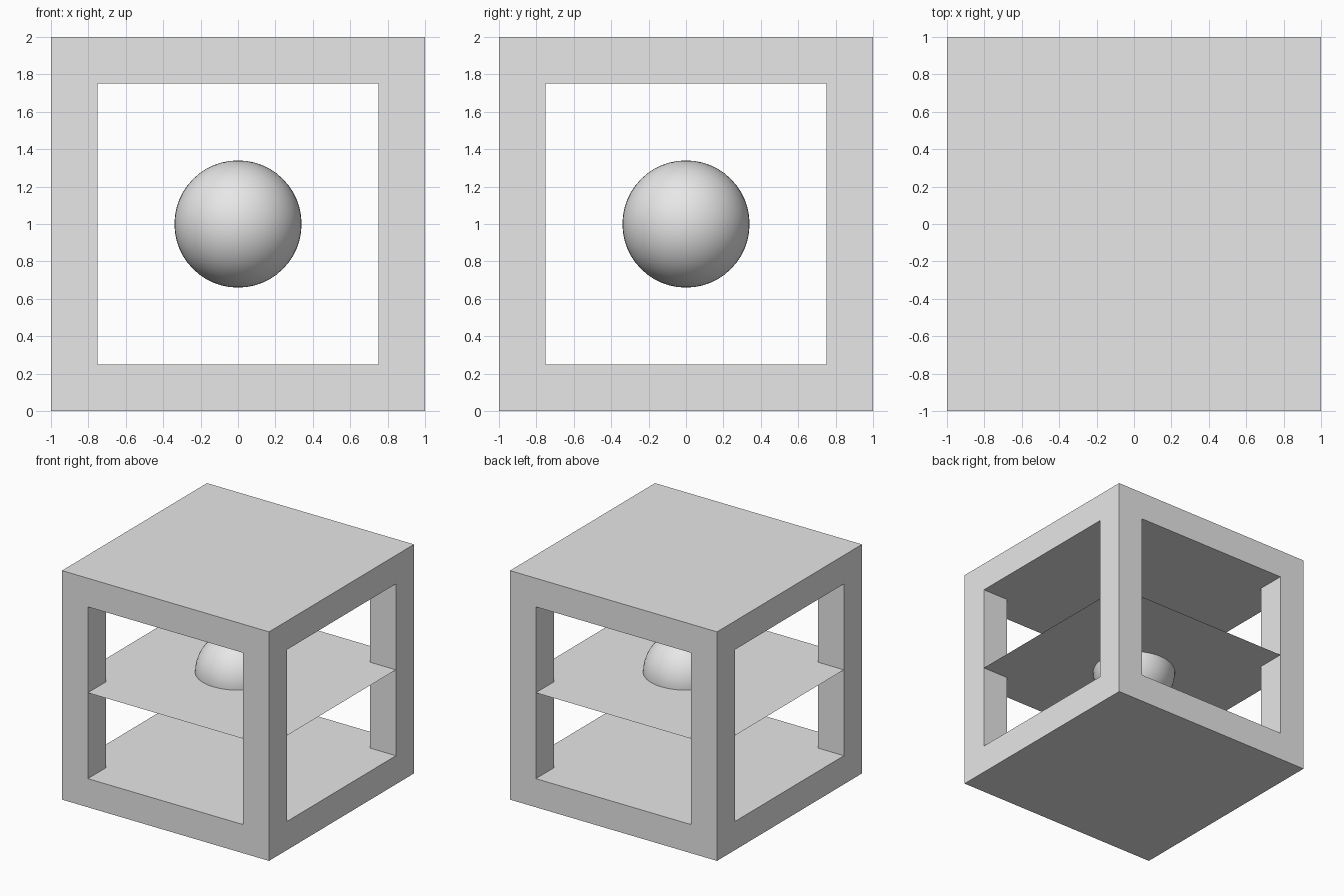
import bpy
import math

default = bpy.data.objects.get("Cube")
if default:
    bpy.data.objects.remove(default, do_unlink=True)

SIZE, WINDOW, MID = 2.0, 1.5, 1.0
POST = (SIZE - WINDOW) / 2

grey = bpy.data.materials.new("light_grey")
grey.use_nodes = True
grey.diffuse_color = (0.8, 0.8, 0.8, 1)
grey.node_tree.nodes["Principled BSDF"].inputs["Base Color"].default_value = (0.8, 0.8, 0.8, 1)


def finish(name):
    obj = bpy.context.object
    obj.name = obj.data.name = name
    obj.data.materials.append(grey)
    return obj


def box(name, dims):
    bpy.ops.mesh.primitive_cube_add(size=1, location=(0, 0, MID))
    obj = finish(name)
    obj.scale = dims
    bpy.ops.object.transform_apply(location=False, rotation=False, scale=True)
    return obj


# Outer block, with a square window cut straight through along each horizontal axis
frame = box("frame", (SIZE, SIZE, SIZE))
for name, dims in (("window_cutter_x", (SIZE * 2, WINDOW, WINDOW)),
                   ("window_cutter_y", (WINDOW, SIZE * 2, WINDOW))):
    cutter = box(name, dims)
    bpy.context.view_layer.objects.active = frame
    mod = frame.modifiers.new(name, "BOOLEAN")
    mod.operation = "DIFFERENCE"
    mod.solver = "EXACT"
    mod.object = cutter
    bpy.ops.object.modifier_apply(modifier=mod.name)
    bpy.data.objects.remove(cutter, do_unlink=True)

# Paper-thin shelf: a cross that fills the opening between the corner posts
half, inner = SIZE / 2, SIZE / 2 - POST
quarter = [(half, -inner), (half, inner), (inner, inner)]
outline = []
for turn in range(4):
    c, s = round(math.cos(turn * math.pi / 2)), round(math.sin(turn * math.pi / 2))
    outline += [(x * c - y * s, x * s + y * c, 0) for x, y in quarter]
mesh = bpy.data.meshes.new("shelf")
mesh.from_pydata(outline, [], [range(len(outline))])
mesh.materials.append(grey)
shelf = bpy.data.objects.new("shelf", mesh)
shelf.location.z = MID
bpy.context.collection.objects.link(shelf)

# Ball set halfway through the shelf
bpy.ops.mesh.primitive_uv_sphere_add(segments=48, ring_count=24, radius=0.34, location=(0, 0, MID))
ball = finish("ball")
bpy.ops.object.shade_smooth()
